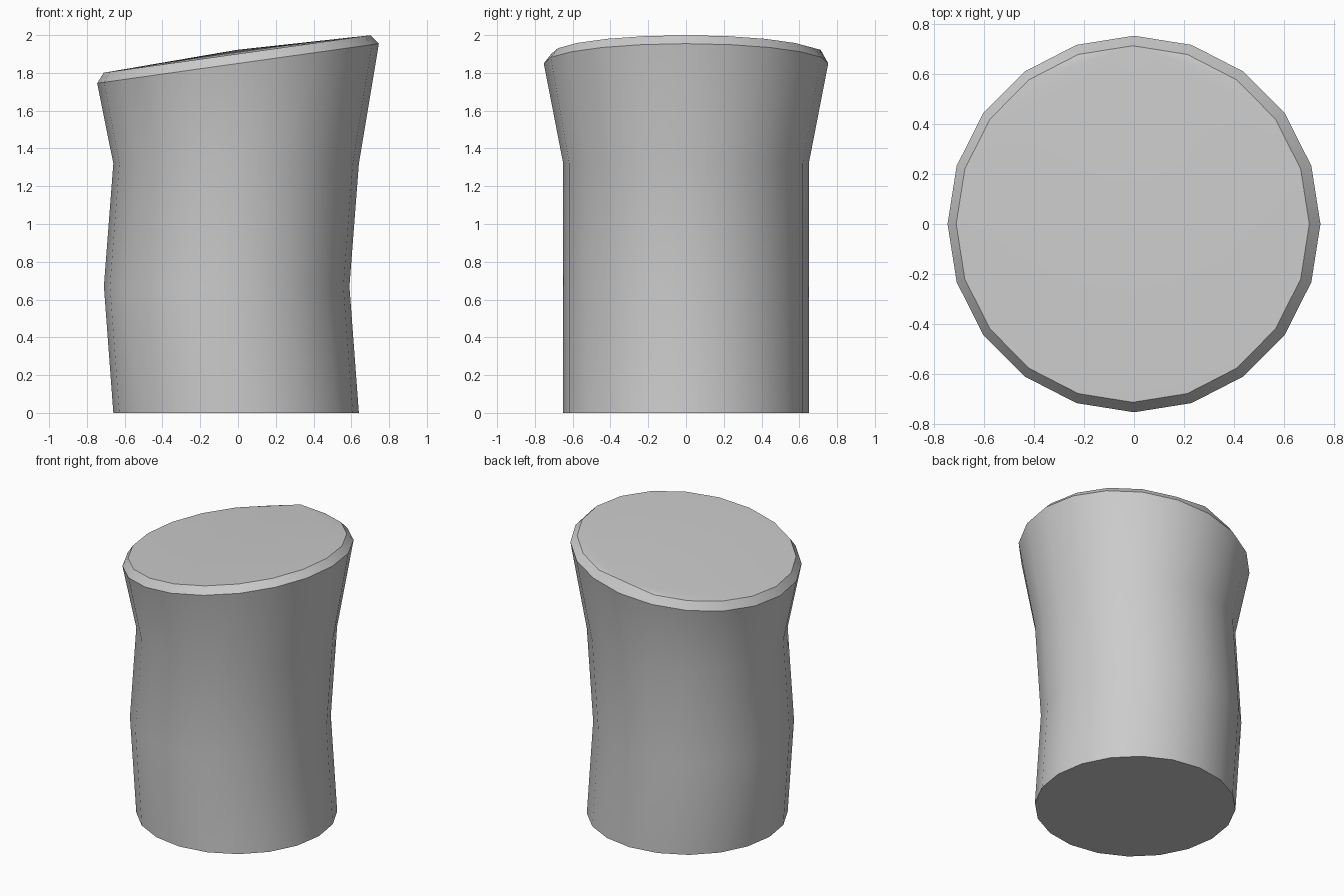
import bpy, bmesh, math

if "Cube" in bpy.data.objects:
    bpy.data.objects.remove(bpy.data.objects["Cube"])

SIDES = 20
# Rings from bottom to top: centre x, centre z, radius, tilt in degrees
RINGS = [
    (-0.01, 0.0, 0.65, 0),
    (-0.06, 0.67, 0.65, 0),
    (-0.01, 1.32, 0.65, 0),
    (0.0, 1.85, 0.753, 8),
    (-0.005, 1.90, 0.713, 8),
]


def add_ring(bm, cx, cz, radius, tilt):
    """Circle starting at the back, tilted so that +x is higher."""
    t = math.radians(tilt)
    ring = []
    for i in range(SIDES):
        a = math.tau * i / SIDES
        u, y = -radius * math.sin(a), radius * math.cos(a)
        ring.append(bm.verts.new((cx + u * math.cos(t), y, cz + u * math.sin(t))))
    return ring


bm = bmesh.new()
rings = [add_ring(bm, *r) for r in RINGS]

# Curved body wall and bevelled rim
for low, high in zip(rings, rings[1:]):
    for i in range(SIDES):
        j = (i + 1) % SIDES
        bm.faces.new((low[i], low[j], high[j], high[i]))

# Flat base
bm.faces.new(rings[0][::-1])

# Slanted top, fanned from its slightly raised back corner
top = rings[-1]
top[0].co.z += 0.022
for i in range(1, SIDES - 1):
    bm.faces.new((top[0], top[i], top[i + 1]))

bmesh.ops.recalc_face_normals(bm, faces=bm.faces)
mesh = bpy.data.meshes.new("slanted_stump")
bm.to_mesh(mesh)
bm.free()
stump = bpy.data.objects.new("slanted_stump", mesh)
bpy.context.collection.objects.link(stump)

# Smooth wall with crisp rim and base edges
bpy.context.view_layer.objects.active = stump
stump.select_set(True)
bpy.ops.object.shade_smooth_by_angle(angle=math.radians(30))
